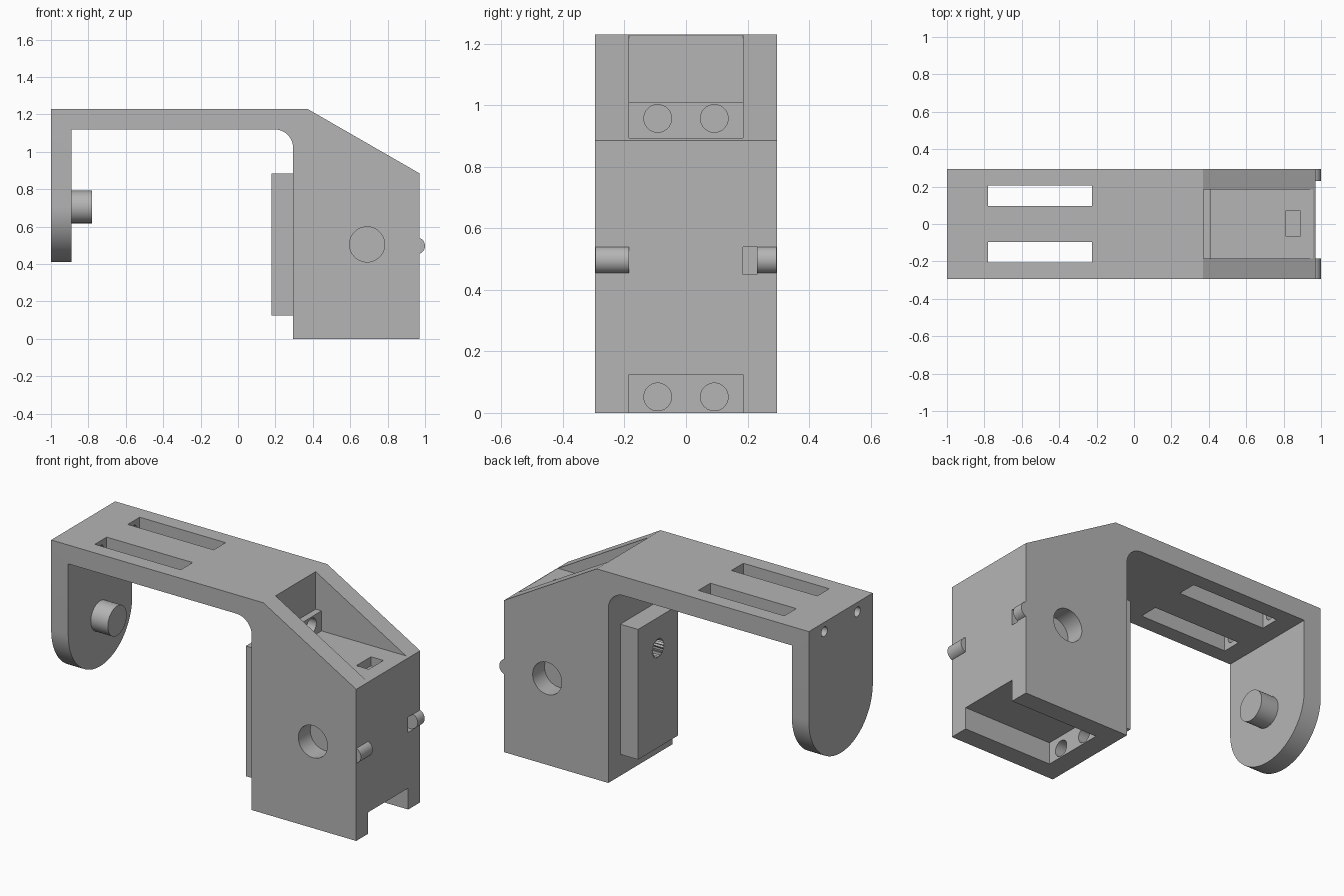
import bpy, bmesh
from math import sin, cos, pi, radians

if "Cube" in bpy.data.objects:
    bpy.data.objects.remove(bpy.data.objects["Cube"], do_unlink=True)

GREY = (0.46, 0.46, 0.46, 1)
mat = bpy.data.materials.new("plain grey")
mat.use_nodes = True
mat.diffuse_color = GREY
mat.node_tree.nodes["Principled BSDF"].inputs["Base Color"].default_value = GREY

HALF = 0.295    # half width of the bracket
INNER = 0.185   # half width of the motor and its pockets
AXIS_Z = 0.705  # height of the pivot axis


def prism(name, pts, axis, lo, hi):
    """Extrude a flat outline along one axis."""
    def place(p, t):
        a, b = p
        return {"x": (t, a, b), "y": (a, t, b), "z": (a, b, t)}[axis]
    bm = bmesh.new()
    bottom = [bm.verts.new(place(p, lo)) for p in pts]
    top = [bm.verts.new(place(p, hi)) for p in pts]
    bm.faces.new(bottom)
    bm.faces.new(top)
    for i in range(len(pts)):
        j = (i + 1) % len(pts)
        bm.faces.new((bottom[i], bottom[j], top[j], top[i]))
    bmesh.ops.recalc_face_normals(bm, faces=bm.faces)
    mesh = bpy.data.meshes.new(name)
    bm.to_mesh(mesh)
    bm.free()
    mesh.materials.append(mat)
    ob = bpy.data.objects.new(name, mesh)
    bpy.context.collection.objects.link(ob)
    return ob


def arc(a, b, r, start, end, n):
    angles = [radians(start + (end - start) * i / n) for i in range(n + 1)]
    return [(a + r * cos(t), b + r * sin(t)) for t in angles]


def circle(a, b, r, n=40):
    return arc(a, b, r, 0, 360, n)[:-1]


def rect(a0, a1, b0, b1):
    return [(a0, b0), (a1, b0), (a1, b1), (a0, b1)]


def cut(target, pts, axis, lo, hi):
    """Subtract an extruded outline from a part."""
    cutter = prism("cutter", pts, axis, lo, hi)
    cutter.hide_render = True
    mod = target.modifiers.new("cut", "BOOLEAN")
    mod.operation = "DIFFERENCE"
    mod.solver = "EXACT"
    mod.object = cutter
    bpy.context.view_layer.objects.active = target
    bpy.ops.object.modifier_apply(modifier=mod.name)
    bpy.data.objects.remove(cutter, do_unlink=True)


# Frame: arm, top plate and motor housing in one side profile
outline = [(-1, 0.3), (-0.89, 0.3), (-0.89, 1.12)]
outline += arc(0.195, 1.02, 0.1, 90, 0, 12)
outline += [(0.295, 0), (0.97, 0), (0.97, 0.885), (0.37, 1.23), (-1, 1.23)]
frame = prism("bracket_frame", outline, "y", -HALF, HALF)

# Rounded end of the arm
around = [(0.4, AXIS_Z)] + arc(0, AXIS_Z, HALF, 0, -180, 40)
around += [(-0.4, AXIS_Z), (-0.4, 0.2), (0.4, 0.2)]
cut(frame, around, "x", -1.1, -0.8)

# Top pocket with its screw ledge, and bottom pocket
cut(frame, rect(0.41, 1.2, -INNER, INNER), "z", 0.893, 1.4)
cut(frame, rect(0.372, 0.5, -INNER, INNER), "z", 1.01, 1.4)
cut(frame, rect(0.41, 1.2, -INNER, INNER), "z", -0.1, 0.125)

# Cable opening in the pocket floor
cut(frame, rect(0.81, 0.89, -0.065, 0.07), "z", 0.84, 0.95)

for side in (-1, 1):
    # Screw holes above and below the motor
    for z in (0.957, 0.052):
        cut(frame, circle(side * 0.092, z, 0.045), "x", 0.33, 0.5)
    # Plate slots and the small holes leading into them
    y = side * 0.152
    cut(frame, rect(-0.78, -0.225, y - 0.055, y + 0.055), "z", 1.0, 1.4)
    cut(frame, circle(y, 1.175, 0.028, 24), "x", -1.1, -0.7)
    # Round recess in each side wall
    lo, hi = sorted((side * INNER, side * 0.4))
    cut(frame, circle(0.69, 0.505, 0.094), "y", lo, hi)

# Notch beside one of the end studs
cut(frame, rect(0.925, 1.1, 0.45, 0.54), "y", INNER, 0.23)

# Motor face with a toothed socket
motor = prism("motor_face", rect(-INNER, INNER, 0.125, 0.885), "x", 0.18, 0.31)
teeth = 20
socket = []
for i in range(teeth * 2):
    r = 0.058 if i % 2 else 0.046
    t = pi * i / teeth
    socket.append((r * cos(t), AXIS_Z + r * sin(t)))
cut(motor, socket, "x", 0.1, 0.26)

# Pivot peg and end studs
peg = prism("pivot_peg", circle(0, AXIS_Z, 0.087), "x", -0.91, -0.78)
stud_outline = circle(0.955, 0.497, 0.045)
right_stud = prism("front_end_stud", stud_outline, "y", -0.294, -INNER)
left_stud = prism("back_end_stud", stud_outline, "y", 0.23, 0.294)

# Smooth round surfaces, sharp edges elsewhere
bpy.ops.object.select_all(action="DESELECT")
for ob in (frame, motor, peg, right_stud, left_stud):
    ob.select_set(True)
    bpy.context.view_layer.objects.active = ob
    bpy.ops.object.shade_smooth_by_angle(angle=radians(25))
    ob.select_set(False)
